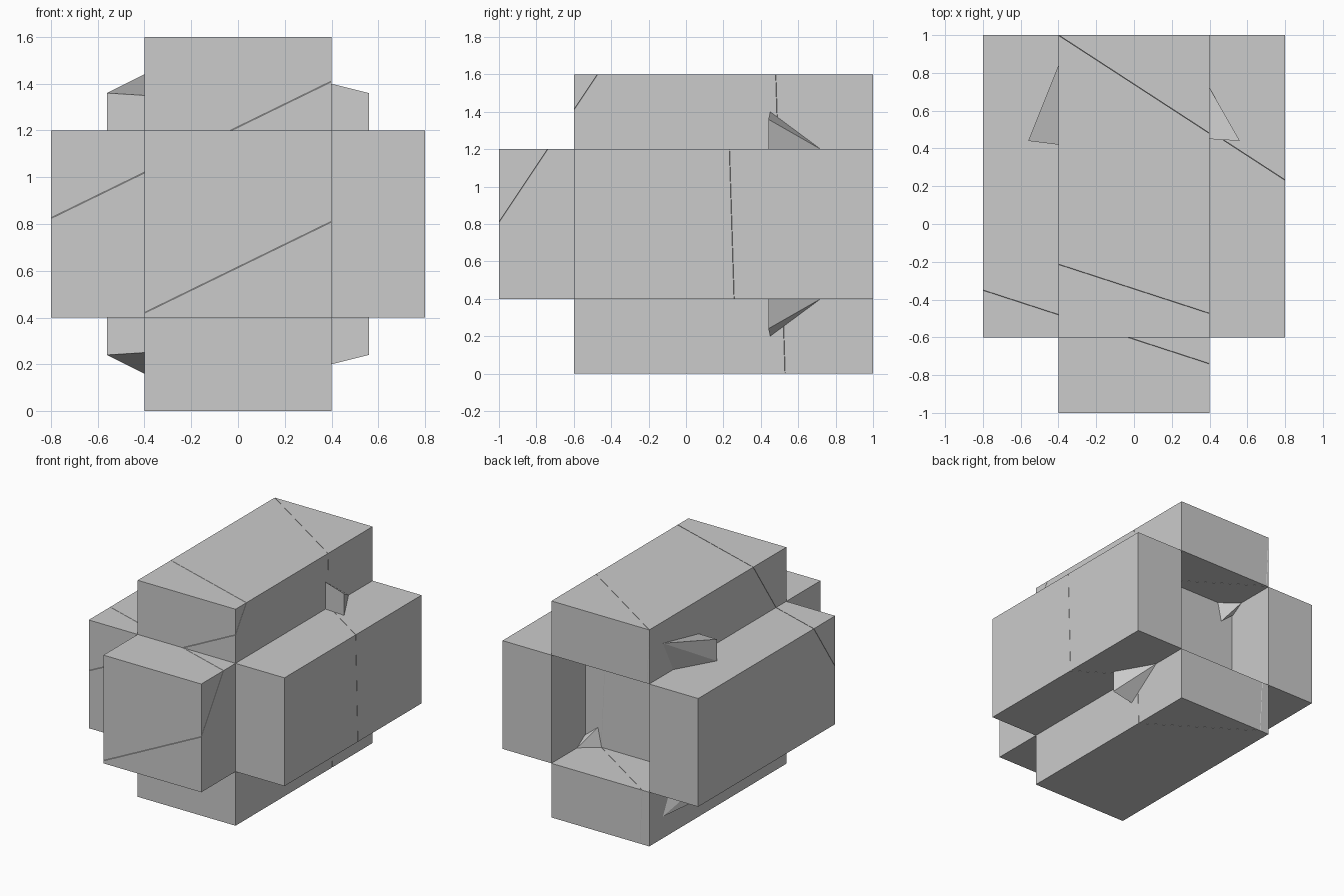
import bpy, bmesh
from mathutils import Vector

if "Cube" in bpy.data.objects:
    bpy.data.objects.remove(bpy.data.objects["Cube"])

GAP = 0.002
# Two slanted planes that split the blocks with hairline seams: (point, normal)
SEAMS = [
    (Vector((0, -1, 0.615)), Vector((0.4875, 1.5, -1)).normalized()),
    (Vector((0, 0.74, 1.6)), Vector((0.65, 1, 0.031)).normalized()),
]


def make_object(name, bm):
    bmesh.ops.recalc_face_normals(bm, faces=bm.faces)
    mesh = bpy.data.meshes.new(name)
    bm.to_mesh(mesh)
    bm.free()
    bpy.context.collection.objects.link(bpy.data.objects.new(name, mesh))


def cut(bm, point, normal, side):
    """Keep the part of a closed mesh on one side of a seam."""
    n = normal * side
    bmesh.ops.bisect_plane(bm, geom=bm.verts[:] + bm.edges[:] + bm.faces[:], dist=1e-6,
                           plane_co=point + n * GAP / 2, plane_no=n, clear_inner=True)
    bmesh.ops.holes_fill(bm, edges=[e for e in bm.edges if e.is_boundary], sides=0)


def block(name, lo, hi):
    """Box from corner to corner, split along both seams."""
    lo, hi = Vector(lo), Vector(hi)
    for a in (-1, 1):
        for b in (-1, 1):
            bm = bmesh.new()
            bmesh.ops.create_cube(bm, size=1)
            for v in bm.verts:
                v.co = (lo + hi) / 2 + Vector([p * q for p, q in zip(v.co, hi - lo)])
            for seam, side in zip(SEAMS, (a, b)):
                cut(bm, *seam, side)
            if bm.faces:
                make_object(name, bm)
            else:
                bm.free()


def shard(name, points, sx, sz):
    """Convex chip, mirrored in x and about z = 0.8."""
    bm = bmesh.new()
    for x, y, z in points:
        bm.verts.new((x * sx, y, 0.8 + sz * (z - 0.8)))
    res = bmesh.ops.convex_hull(bm, input=bm.verts[:])
    loose = [v for v in bm.verts if not v.link_faces]
    bmesh.ops.delete(bm, geom=loose, context='VERTS')
    make_object(name, bm)


# Core sticks out at the front and is recessed at the back
block("core", (-0.4, -1, 0.4), (0.4, 0.6, 1.2))
# Four long arms around the core
block("top_arm", (-0.4, -0.6, 1.2), (0.4, 1, 1.6))
block("bottom_arm", (-0.4, -0.6, 0), (0.4, 1, 0.4))
block("left_arm", (-0.8, -0.6, 0.4), (-0.4, 1, 1.2))
block("right_arm", (0.4, -0.6, 0.4), (0.8, 1, 1.2))

# Corner shards poking out between the arms, and their tips inside the recess
right_shard = [(0.56, 0.44, 1.36), (0.4, 0.45, 1.4), (0.4, 0.72, 1.2),
               (0.56, 0.44, 1.2), (0.4, 0.45, 1.2)]
left_shard = [(0.56, 0.44, 1.36), (0.4, 0.84, 1.44), (0.4, 0.42, 1.35),
              (0.4, 0.72, 1.2), (0.56, 0.44, 1.2), (0.4, 0.42, 1.2)]
recess_tip = [(0.4, 0.7, 1.2), (0.27, 0.6, 1.2), (0.3, 0.6, 1.06),
              (0.4, 0.6, 1.2), (0.4, 0.61, 1.14)]
for sz in (-1, 1):
    shard("right_shard", right_shard, 1, sz)
    shard("left_shard", left_shard, -1, sz)
    for sx in (-1, 1):
        shard("recess_shard", recess_tip, sx, sz)
